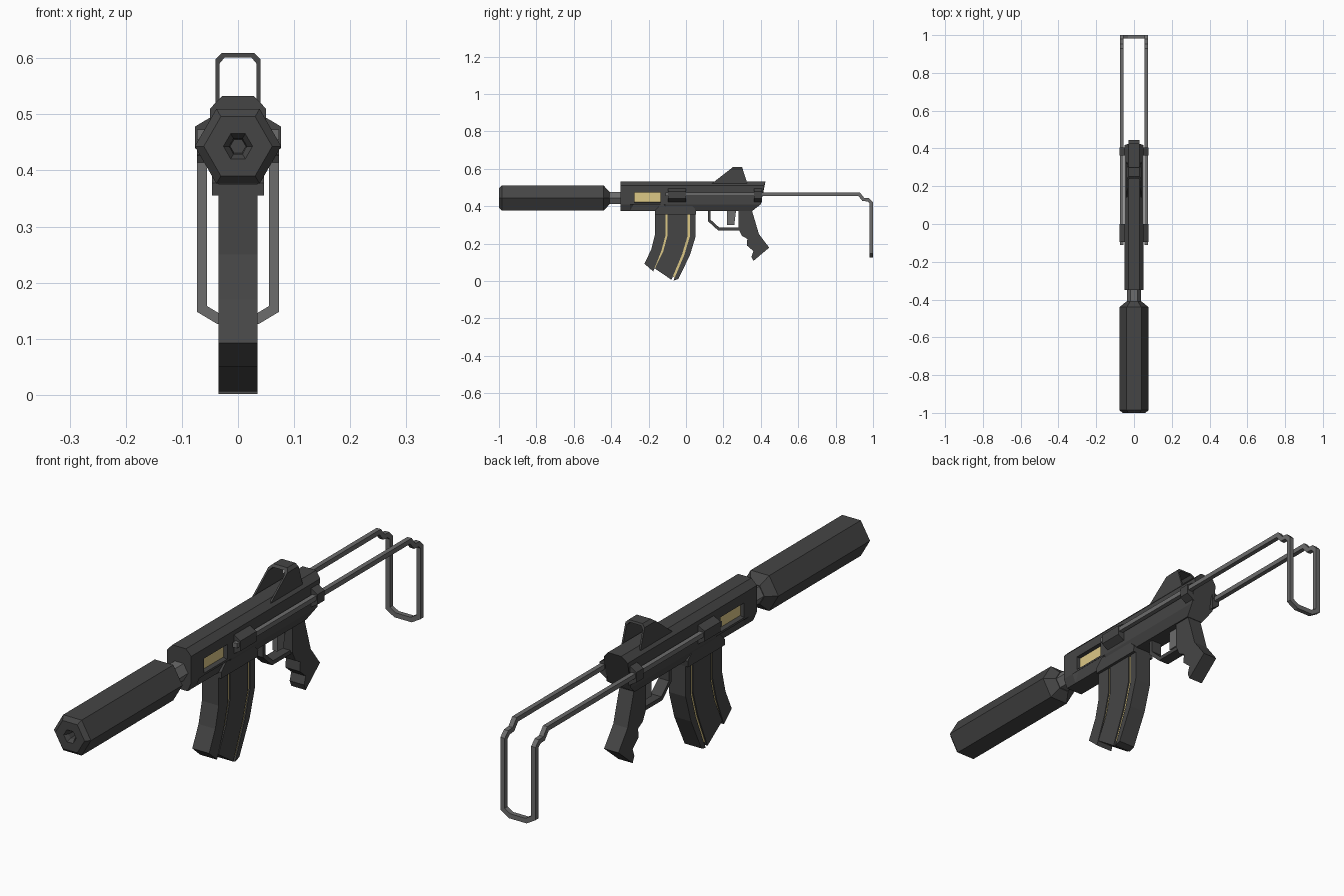
import bpy, bmesh, math
from mathutils import Vector

cube = bpy.data.objects.get("Cube")
if cube:
    bpy.data.objects.remove(cube)


def material(name, colour):
    m = bpy.data.materials.new(name)
    m.use_nodes = True
    m.diffuse_color = (*colour, 1)
    m.node_tree.nodes["Principled BSDF"].inputs["Base Color"].default_value = (*colour, 1)
    return m


DARK = material("dark gunmetal", (0.06, 0.06, 0.06))
STEEL = material("grey steel", (0.15, 0.15, 0.15))
BRASS = material("brass", (0.72, 0.58, 0.24))


def loft(name, rings, *mats, edit=None):
    """Skin a list of equal-length point rings and cap both ends."""
    bm = bmesh.new()
    vs = [[bm.verts.new(p) for p in ring] for ring in rings]
    n = len(rings[0])
    for a, b in zip(vs, vs[1:]):
        for i in range(n):
            j = (i + 1) % n
            bm.faces.new((a[i], a[j], b[j], b[i]))
    bm.faces.new(vs[0])
    bm.faces.new(vs[-1][::-1])
    bmesh.ops.recalc_face_normals(bm, faces=bm.faces)
    if edit:
        edit(bm)
    mesh = bpy.data.meshes.new(name)
    bm.to_mesh(mesh)
    bm.free()
    for m in mats:
        mesh.materials.append(m)
    obj = bpy.data.objects.new(name, mesh)
    bpy.context.collection.objects.link(obj)
    return obj


def side_plate(name, profile, half, mat):
    """Extrude a (y, z) profile across x."""
    return loft(name, [[(x, y, z) for y, z in profile] for x in (-half, half)], mat)


def hex_tube(name, stations, mat):
    """Hexagonal turning along y from (y, radius) stations."""
    angles = [math.tau * i / 6 for i in range(6)]
    return loft(name, [[(r * math.cos(a), y, 0.443 + r * math.sin(a)) for a in angles]
                       for y, r in stations], mat)


def sweep(name, path, h, mat):
    """Square bar along a path, mitred at the corners."""
    pts = [Vector(p) for p in path]
    dirs = [(b - a).normalized() for a, b in zip(pts, pts[1:])]
    ring = [pts[0] + Vector((x, 0, z)) for x, z in ((-h, -h), (h, -h), (h, h), (-h, h))]
    rings = [ring]
    for i in range(1, len(pts)):
        d = dirs[i - 1]
        normal = d + dirs[i] if i < len(dirs) else d
        ring = [v + d * ((pts[i] - v).dot(normal) / d.dot(normal)) for v in ring]
        rings.append(ring)
    return loft(name, rings, mat)


# Suppressor with recessed bore, and the barrel behind it
hex_tube("suppressor", [(-0.96, 0.014), (-0.985, 0.016), (-1.0, 0.026), (-1.0, 0.061),
                        (-0.985, 0.077), (-0.44, 0.077), (-0.41, 0.04)], DARK)
hex_tube("barrel", [(-0.43, 0.037), (-0.34, 0.037)], STEEL)

# Receiver: chamfered section with a slanted rear end and ejection ports
half = [(0.028, 0.533), (0.05, 0.51), (0.05, 0.41), (0.035, 0.375)]
section = half + [(-x, z) for x, z in reversed(half)]
rear = {0.533: 0.425, 0.51: 0.418, 0.41: 0.4, 0.375: 0.355}


def cut_ports(bm):
    ports = [f for f in bm.faces if abs(f.normal.x) > 0.9
             and -0.29 < f.calc_center_median().y < -0.12]
    bmesh.ops.inset_individual(bm, faces=ports, thickness=0.02)
    for f in ports:
        for v in f.verts:
            v.co.y = -0.275 if v.co.y < -0.2 else -0.135
            v.co.z = 0.418 if v.co.z < 0.46 else 0.473
    bmesh.ops.inset_individual(bm, faces=ports, thickness=0.001, depth=-0.016)
    for f in ports:
        f.material_index = 1


rings = [[(x, y, z) for x, z in section] for y in (-0.35, -0.3, -0.11)]
rings.append([(x, rear[z], z) for x, z in section])
loft("receiver", rings, DARK, BRASS, edit=cut_ports)

# Magazine well
side_plate("magazine_well", [(-0.165, 0.378), (-0.135, 0.408), (0.025, 0.408), (0.055, 0.378),
                             (0.052, 0.355), (-0.165, 0.355)], 0.046, DARK)

# Curved magazine: dark panels around a brass core
front_edge = [(-0.165, 0.37), (-0.165, 0.25), (-0.185, 0.17), (-0.222, 0.092)]
rear_edge = [(0.052, 0.37), (0.052, 0.24), (0.02, 0.135), (-0.042, 0.01)]


def magazine_part(name, start, end, width, mat, sag):
    rings = []
    for i, (f, r) in enumerate(zip(front_edge, rear_edge)):
        a, b = (Vector(f).lerp(Vector(r), t) for t in (start, end))
        if i == 3 and end < 1:
            b.y -= sag
        if i == 3 and start > 0:
            a.y -= sag * (start > 0.8)
        rings.append([(-width, *a), (width, *a), (width, *b), (-width, *b)])
    loft(name, rings, mat)


for label, start, end in (("front", 0, 0.26), ("middle", 0.31, 0.8), ("rear", 0.86, 1)):
    magazine_part("magazine_" + label, start, end, 0.035, DARK, 0.02)
magazine_part("magazine_core", 0.1, 0.95, 0.03, BRASS, 0)

# Grip with finger grooves
side_plate("pistol_grip", [(0.28, 0.385), (0.35, 0.385), (0.39, 0.25), (0.445, 0.178),
                           (0.36, 0.107), (0.35, 0.13), (0.36, 0.16), (0.325, 0.19),
                           (0.328, 0.225), (0.3, 0.24), (0.28, 0.28)], 0.03, DARK)

# Trigger guard and trigger
side_plate("trigger_guard", [(0.117, 0.38), (0.117, 0.32), (0.172, 0.27), (0.29, 0.27),
                             (0.29, 0.285), (0.178, 0.285), (0.132, 0.327), (0.132, 0.38)],
           0.022, DARK)
side_plate("trigger", [(0.22, 0.38), (0.22, 0.3), (0.258, 0.3), (0.268, 0.38)], 0.01, STEEL)

# Open sight hood: a thin arch with sloping front and rear edges
outer = [(-0.04, 0.515), (-0.04, 0.598), (-0.029, 0.609),
         (0.029, 0.609), (0.04, 0.598), (0.04, 0.515)]
inner = [(x * 0.83, z - 0.008 if z > 0.55 else z) for x, z in reversed(outer)]
arch = outer + inner


def slope(y_low, y_high):
    return [(x, y_low + (y_high - y_low) * (z - 0.53) / 0.078, z) for x, z in arch]


loft("sight_hood", [slope(0.15, 0.25), slope(0.325, 0.3)], DARK)

# Stock brackets on both sides
for side, s in (("left", 1), ("right", -1)):
    for place, y0, y1 in (("front", -0.095, 0), ("rear", 0.363, 0.405)):
        profile = [(0.045, 0.497), (0.077, 0.478), (0.077, 0.44), (0.045, 0.42)]
        loft(f"{side}_{place}_bracket",
             [[(s * x, y, z) for x, z in profile] for y in (y0, y1)], DARK)

# Wire stock: one bent bar running down both sides
wire = [(0.064, -0.11, 0.464), (0.064, 0.925, 0.464), (0.064, 0.948, 0.436),
        (0.064, 0.975, 0.434), (0.064, 0.991, 0.418), (0.064, 0.991, 0.153),
        (0.034, 0.991, 0.135)]
sweep("wire_stock", wire + [(-x, y, z) for x, y, z in reversed(wire)], 0.009, STEEL)
